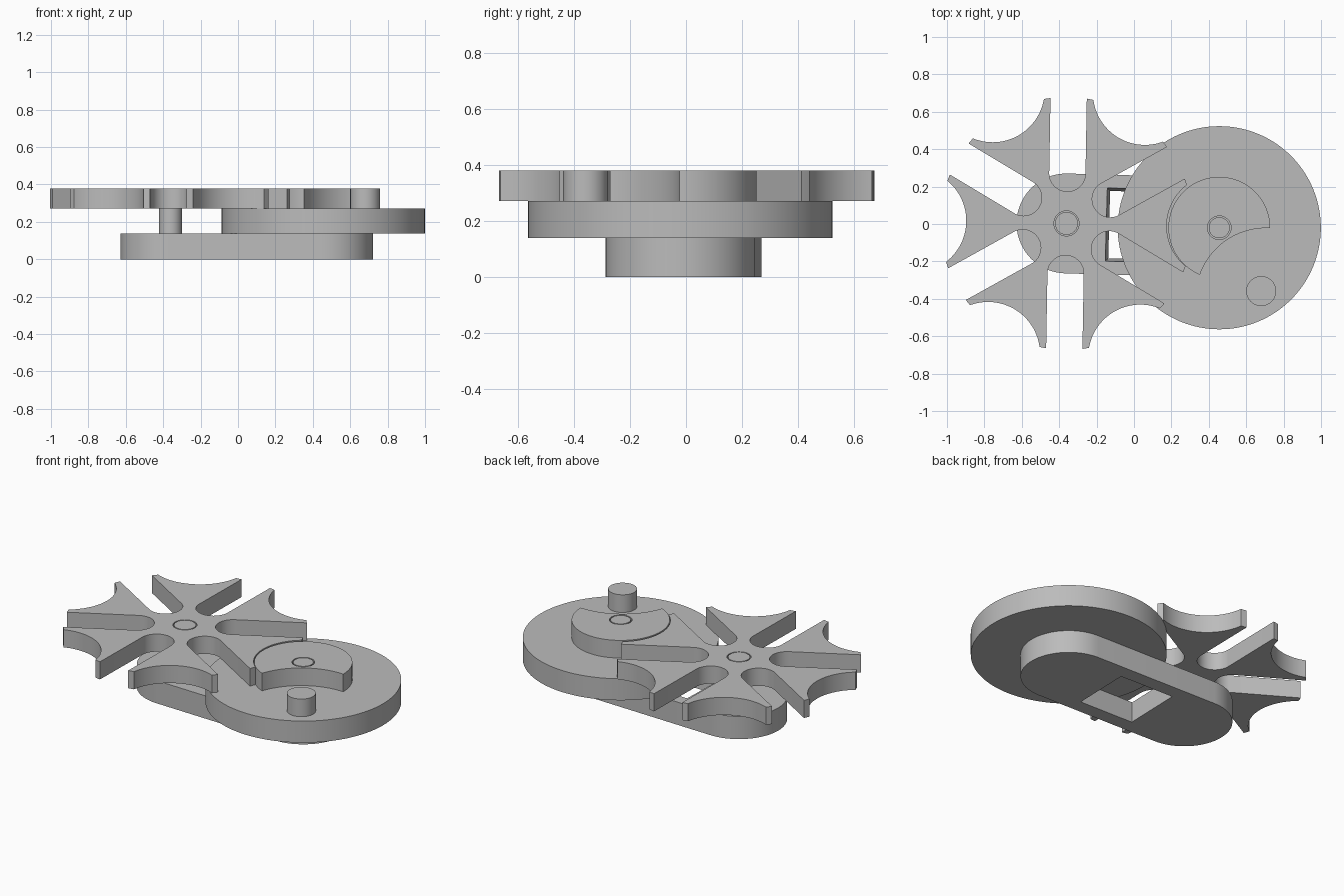
import bpy
import bmesh
from math import cos, sin, pi, radians, atan2
from mathutils import Vector

if "Cube" in bpy.data.objects:
    bpy.data.objects.remove(bpy.data.objects["Cube"], do_unlink=True)

# One plain grey for every part
grey = bpy.data.materials.new("plain_grey")
grey.use_nodes = True
colour = (0.5, 0.5, 0.5, 1)
grey.diffuse_color = colour
grey.node_tree.nodes["Principled BSDF"].inputs["Base Color"].default_value = colour

WHEEL = Vector((-0.361, 0.003))
DRIVER = Vector((0.456, -0.02))
BASE_TOP, DISC_TOP, TOP = 0.139, 0.271, 0.379
AXIS = DRIVER - WHEEL
TILT = atan2(AXIS.y, AXIS.x)
CRANK = radians(-56.5)          # direction of the drive pin


def polar(radius, angle):
    return Vector((radius * cos(angle), radius * sin(angle)))


def arc(centre, radius, start, end, steps):
    return [centre + polar(radius, start + (end - start) * i / steps)
            for i in range(steps + 1)]


def circle(centre, radius, steps=96):
    return arc(centre, radius, 0, 2 * pi, steps)[:-1]


def stadium(a, b, radius):
    turn = atan2(b.y - a.y, b.x - a.x)
    return (arc(a, radius, turn + pi / 2, turn + 3 * pi / 2, 40)
            + arc(b, radius, turn - pi / 2, turn + pi / 2, 40))


def square(centre, half):
    return [centre + polar(half * 2 ** 0.5, TILT + pi / 4 + i * pi / 2) for i in range(4)]


def prism(name, bottom, z0, z1, top=None):
    bm = bmesh.new()
    low = [bm.verts.new((p.x, p.y, z0)) for p in bottom]
    high = [bm.verts.new((p.x, p.y, z1)) for p in (top or bottom)]
    bm.faces.new(low[::-1])
    bm.faces.new(high)
    for i in range(len(low)):
        j = (i + 1) % len(low)
        bm.faces.new((low[i], low[j], high[j], high[i]))
    mesh = bpy.data.meshes.new(name)
    bm.to_mesh(mesh)
    bm.free()
    mesh.materials.append(grey)
    obj = bpy.data.objects.new(name, mesh)
    bpy.context.collection.objects.link(obj)
    return obj


def activate(obj):
    bpy.ops.object.select_all(action="DESELECT")
    obj.select_set(True)
    bpy.context.view_layer.objects.active = obj


def cut(obj, cutter):
    mod = obj.modifiers.new("cut", "BOOLEAN")
    mod.operation = "DIFFERENCE"
    mod.solver = "EXACT"
    mod.object = cutter
    activate(obj)
    bpy.ops.object.modifier_apply(modifier=mod.name)
    bpy.data.objects.remove(cutter, do_unlink=True)


def drill(obj, outline):
    cut(obj, prism("cutter", outline, -0.2, 0.6))


parts = []

# Base link with a slightly tapered square window
base = prism("base_link", stadium(WHEEL, DRIVER, 0.267), 0, BASE_TOP)
middle = (WHEEL + DRIVER) / 2
cut(base, prism("cutter", square(middle, 0.178), -0.02, BASE_TOP + 0.02,
                square(middle, 0.198)))
parts.append(base)

# Axle posts standing on the base
parts.append(prism("wheel_axle", circle(WHEEL, 0.061, 48), BASE_TOP - 0.03, TOP))
parts.append(prism("driver_axle", circle(DRIVER, 0.056, 48), BASE_TOP - 0.03, TOP))

# Drive disc
disc = prism("drive_disc", circle(DRIVER, 0.543, 128), BASE_TOP, DISC_TOP)
drill(disc, circle(DRIVER, 0.063, 48))
parts.append(disc)

# Crescent locking boss on the drive disc
boss = prism("locking_boss", circle(DRIVER, 0.272), DISC_TOP, TOP)
drill(boss, circle(DRIVER, 0.063, 48))
drill(boss, circle(DRIVER + polar(0.452, CRANK), 0.375))
parts.append(boss)

# Drive pin
parts.append(prism("drive_pin", circle(DRIVER + polar(0.406, CRANK), 0.08, 48),
                   DISC_TOP - 0.03, TOP))

# Slotted wheel: six slots and six concave rim scoops
wheel = prism("slotted_wheel", circle(WHEEL, 0.676, 144), DISC_TOP, TOP)
drill(wheel, circle(WHEEL, 0.067, 48))
for k in range(6):
    scoop = radians(-1 + 60 * k)
    slot = scoop + radians(30)
    drill(wheel, circle(WHEEL + polar(0.814, scoop), 0.278))
    drill(wheel, stadium(WHEEL + polar(0.268, slot), WHEEL + polar(0.9, slot), 0.097))
parts.append(wheel)

# Smooth curved walls, sharp rims
for part in parts:
    activate(part)
    bpy.ops.object.shade_smooth_by_angle(angle=radians(30))
